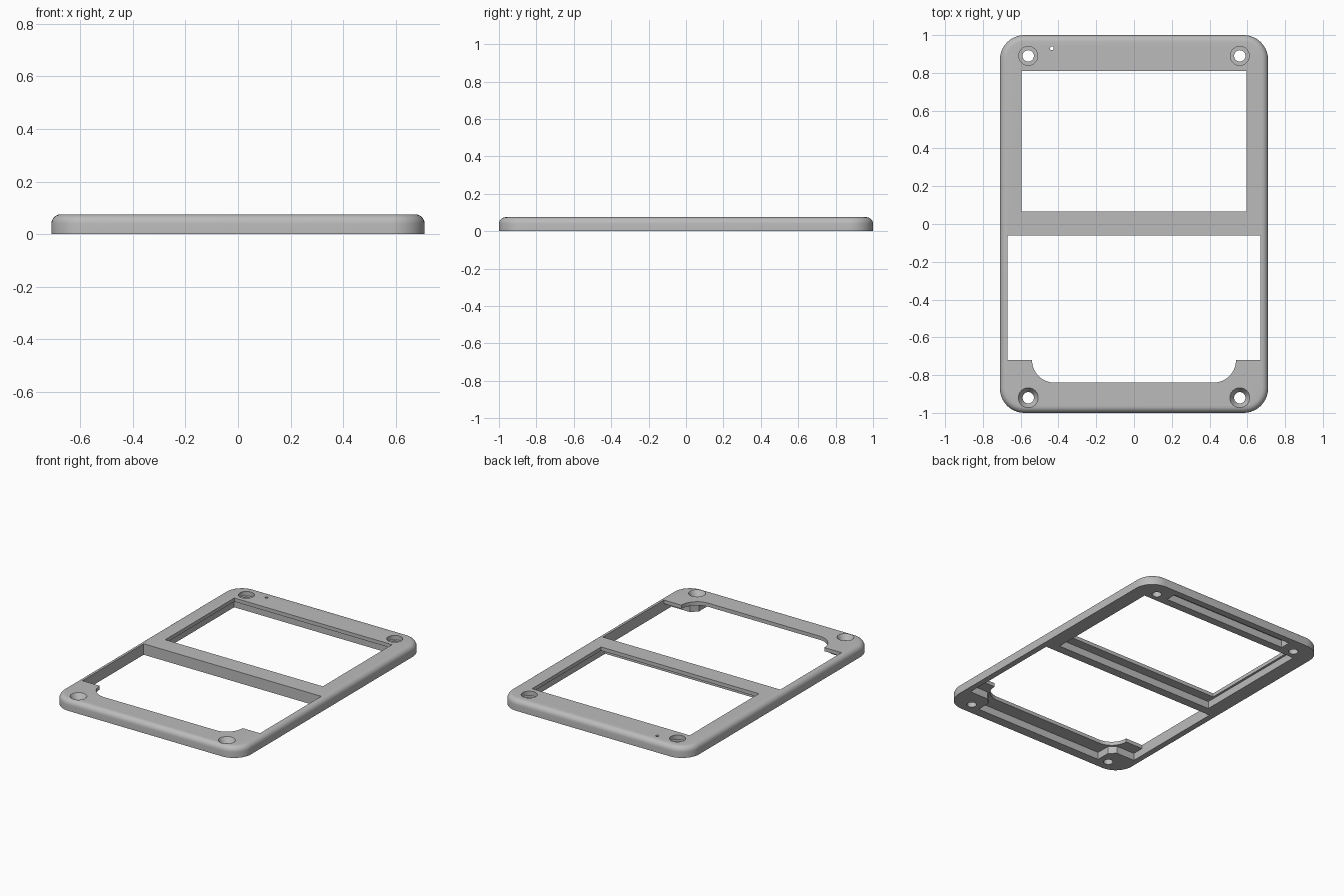
import bpy, bmesh
from math import sin, cos, pi

default = bpy.data.objects.get("Cube")
if default:
    bpy.data.objects.remove(default, do_unlink=True)

H = 0.075      # plate height
LIP = 0.05     # underside of the thin lips

grey = bpy.data.materials.new("light grey plastic")
grey.use_nodes = True
color = (0.5, 0.5, 0.5, 1)
grey.diffuse_color = color
grey.node_tree.nodes["Principled BSDF"].inputs["Base Color"].default_value = color


def arc(cx, cy, r, start, end, n=10):
    return [(cx + r * cos(start + (end - start) * i / n),
             cy + r * sin(start + (end - start) * i / n)) for i in range(n + 1)]


def rect(x, y0, y1):
    return [(-x, y0), (x, y0), (x, y1), (-x, y1)]


def mirrored(half):
    """Close an outline given by its +x half."""
    return half + [(-x, y) for x, y in reversed(half)]


def to_object(name, bm):
    bmesh.ops.recalc_face_normals(bm, faces=bm.faces)
    mesh = bpy.data.meshes.new(name)
    bm.to_mesh(mesh)
    bm.free()
    mesh.materials.append(grey)
    obj = bpy.data.objects.new(name, mesh)
    bpy.context.collection.objects.link(obj)
    return obj


def prism(name, points, z0, z1, round_top=0):
    bm = bmesh.new()
    base = bm.faces.new([bm.verts.new((x, y, z0)) for x, y in points])
    ext = bmesh.ops.extrude_face_region(bm, geom=[base], use_keep_orig=True)
    top = [g for g in ext["geom"] if isinstance(g, bmesh.types.BMVert)]
    bmesh.ops.translate(bm, verts=top, vec=(0, 0, z1 - z0))
    bmesh.ops.recalc_face_normals(bm, faces=bm.faces)
    if round_top:
        rim = [e for e in bm.edges if all(v.co.z > z1 - 1e-5 for v in e.verts)]
        bmesh.ops.bevel(bm, geom=rim, offset=round_top, segments=6,
                        profile=0.5, affect='EDGES')
    return to_object(name, bm)


def cone(name, x, y, z0, z1, r0, r1):
    bm = bmesh.new()
    bmesh.ops.create_cone(bm, cap_ends=True, segments=32, radius1=r0,
                          radius2=r1, depth=z1 - z0)
    bmesh.ops.translate(bm, verts=bm.verts, vec=(x, y, (z0 + z1) / 2))
    return to_object(name, bm)


def cut(body, cutter):
    cutter.hide_render = True
    mod = body.modifiers.new("cut", 'BOOLEAN')
    mod.operation = 'DIFFERENCE'
    mod.solver = 'EXACT'
    mod.object = cutter
    bpy.context.view_layer.objects.active = body
    bpy.ops.object.modifier_apply(modifier=mod.name)
    bpy.data.objects.remove(cutter, do_unlink=True)


# Rounded outer plate
R = 0.13
outline = mirrored(arc(0.71 - R, R - 1, R, -pi / 2, 0) + arc(0.71 - R, 1 - R, R, 0, pi / 2))
plate = prism("cover_frame", outline, 0, H, round_top=0.035)

# Upper window with a wider pocket below its lip
cut(plate, prism("window", rect(0.595, 0.065, 0.81), -0.1, 0.2))
cut(plate, prism("window_pocket", rect(0.61, 0.0, 0.83), -0.1, LIP))

# Lower window with rounded notch corners at the front
lower = mirrored(arc(0.42, -0.72, 0.12, -pi / 2, 0) + [(0.67, -0.72), (0.67, -0.06)])
cut(plate, prism("lower_window", lower, -0.1, 0.2))

# Hollow under the front lip, stepping in around the screw bosses
hollow = mirrored([(0.49, -0.935), (0.49, -0.84), (0.53, -0.80), (0.67, -0.80), (0.67, -0.5)])
cut(plate, prism("front_hollow", hollow, -0.1, LIP))

# Groove under the back edge
cut(plate, prism("back_groove", rect(0.47, 0.885, 0.955), -0.1, LIP))

# Screw holes: flat seats at the back, countersinks at the front
for x in (-0.56, 0.56):
    for y in (-0.92, 0.89):
        cut(plate, cone("screw_hole", x, y, -0.1, 0.2, 0.03, 0.03))
    cut(plate, cone("flat_seat", x, 0.89, 0.045, 0.2, 0.05, 0.05))
    cut(plate, cone("countersink", x, -0.92, 0.04, 0.08, 0.03, 0.056))

# Pin hole near the back corner
cut(plate, cone("pin_hole", -0.435, 0.93, -0.1, 0.2, 0.01, 0.01))

# Smooth the rounded surfaces, keep the cut edges crisp
bpy.ops.object.select_all(action='DESELECT')
plate.select_set(True)
bpy.context.view_layer.objects.active = plate
bpy.ops.object.shade_smooth_by_angle(angle=pi / 6)
